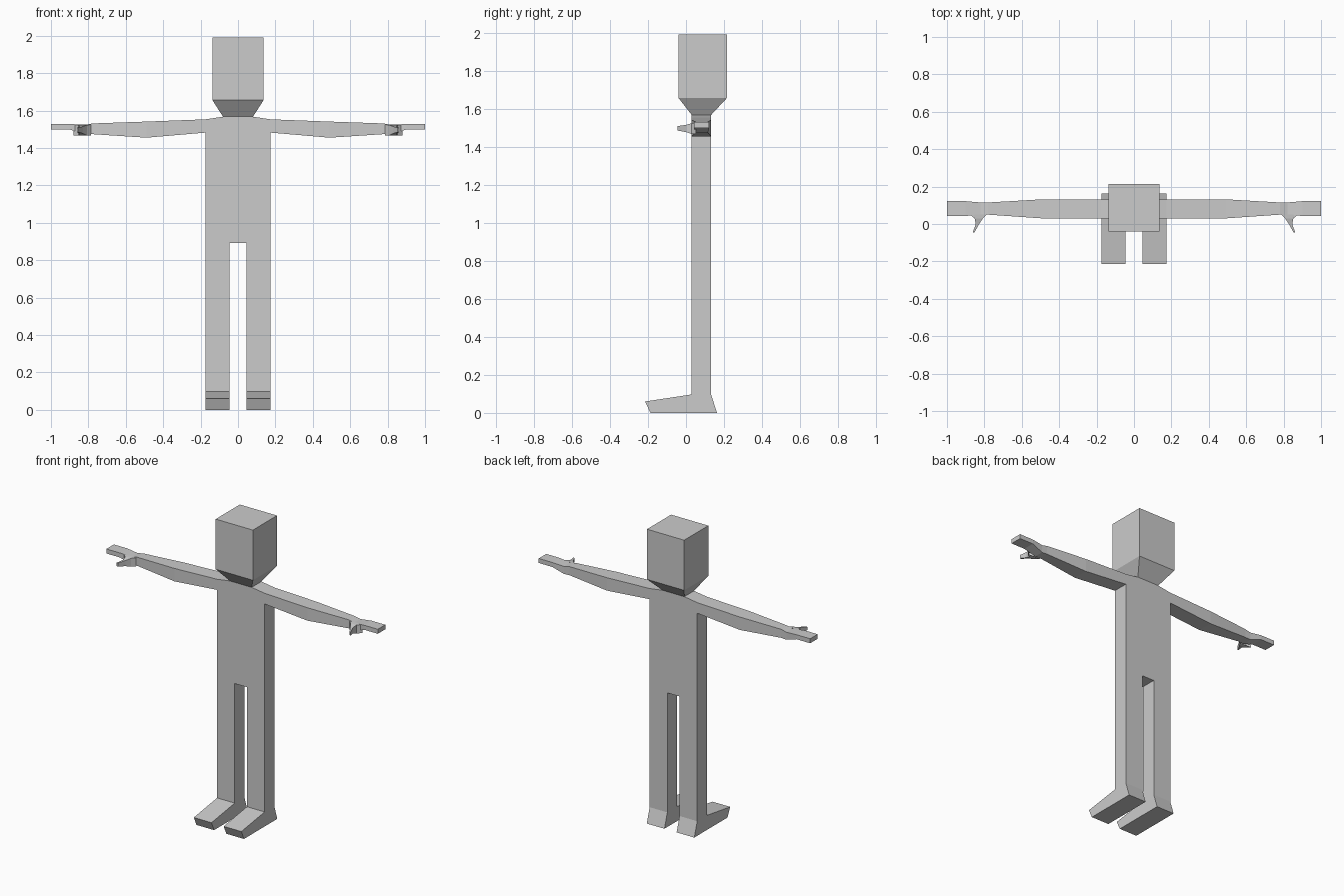
import bpy, bmesh

if "Cube" in bpy.data.objects:
    bpy.data.objects.remove(bpy.data.objects["Cube"])


def loft(name, rings, start=True, end=True, skip=(), mirror=True):
    """Skin matching rings of points; optional caps, skipped side edges, x mirror."""
    bm = bmesh.new()
    loops = [[bm.verts.new(p) for p in ring] for ring in rings]
    n = len(loops[0])
    for a, b in zip(loops, loops[1:]):
        for i in range(n):
            if i not in skip:
                j = (i + 1) % n
                bm.faces.new((a[i], a[j], b[j], b[i]))
    if start:
        bm.faces.new(loops[0][::-1])
    if end:
        bm.faces.new(loops[-1])
    bmesh.ops.recalc_face_normals(bm, faces=bm.faces)
    mesh = bpy.data.meshes.new(name)
    bm.to_mesh(mesh)
    bm.free()
    obj = bpy.data.objects.new(name, mesh)
    bpy.context.collection.objects.link(obj)
    if mirror:
        obj.modifiers.new("mirror", 'MIRROR')
    return obj


def rect_x(x, y0, y1, z0, z1):
    return [(x, y0, z0), (x, y1, z0), (x, y1, z1), (x, y0, z1)]


def rect_y(y, x0, x1, z0, z1):
    return [(x0, y, z0), (x1, y, z0), (x1, y, z1), (x0, y, z1)]


def rect_z(z, w, y0, y1):
    return [(-w, y0, z), (w, y0, z), (w, y1, z), (-w, y1, z)]


FRONT, BACK = 0.03, 0.132

# Torso and legs: half outline extruded in depth, open at the seams
outline = [(0, 0.893), (0.045, 0.893), (0.045, 0.097), (0.175, 0.097),
           (0.175, 1.482), (0.175, 1.553), (0.08, 1.567), (0, 1.567)]
loft("torso_and_legs", [[(x, y, z) for x, z in outline] for y in (FRONT, BACK)],
     skip=(2, 4, 7))

# Feet: wedge side profile extruded across the leg
foot = [(BACK, 0.097), (FRONT, 0.097), (-0.215, 0.06), (-0.187, 0), (0.163, 0)]
loft("foot", [[(x, y, z) for y, z in foot] for x in (0.045, 0.175)], skip=(0,))

# Arms and flat hands
loft("arm", [rect_x(*s) for s in (
    (0.175, FRONT, BACK, 1.482, 1.553),
    (0.49, FRONT, BACK, 1.455, 1.541),
    (0.78, 0.05, 0.115, 1.474, 1.531),
    (0.82, 0.05, 0.115, 1.472, 1.522),
    (0.90, 0.043, 0.122, 1.499, 1.529),
    (1.0, 0.043, 0.122, 1.499, 1.529))], start=False)

# Thumbs tapering forward
loft("thumb", [rect_y(*s) for s in (
    (0.052, 0.785, 0.88, 1.468, 1.525),
    (0.03, 0.808, 0.852, 1.467, 1.523),
    (0.0, 0.828, 0.846, 1.477, 1.515),
    (-0.045, 0.853, 0.862, 1.485, 1.508))], start=False)

# Head with tapered jaw
loft("head", [rect_z(1.567, 0.08, FRONT, BACK),
              rect_z(1.656, 0.137, -0.039, 0.215),
              rect_z(1.99, 0.137, -0.039, 0.215)], start=False, mirror=False)
